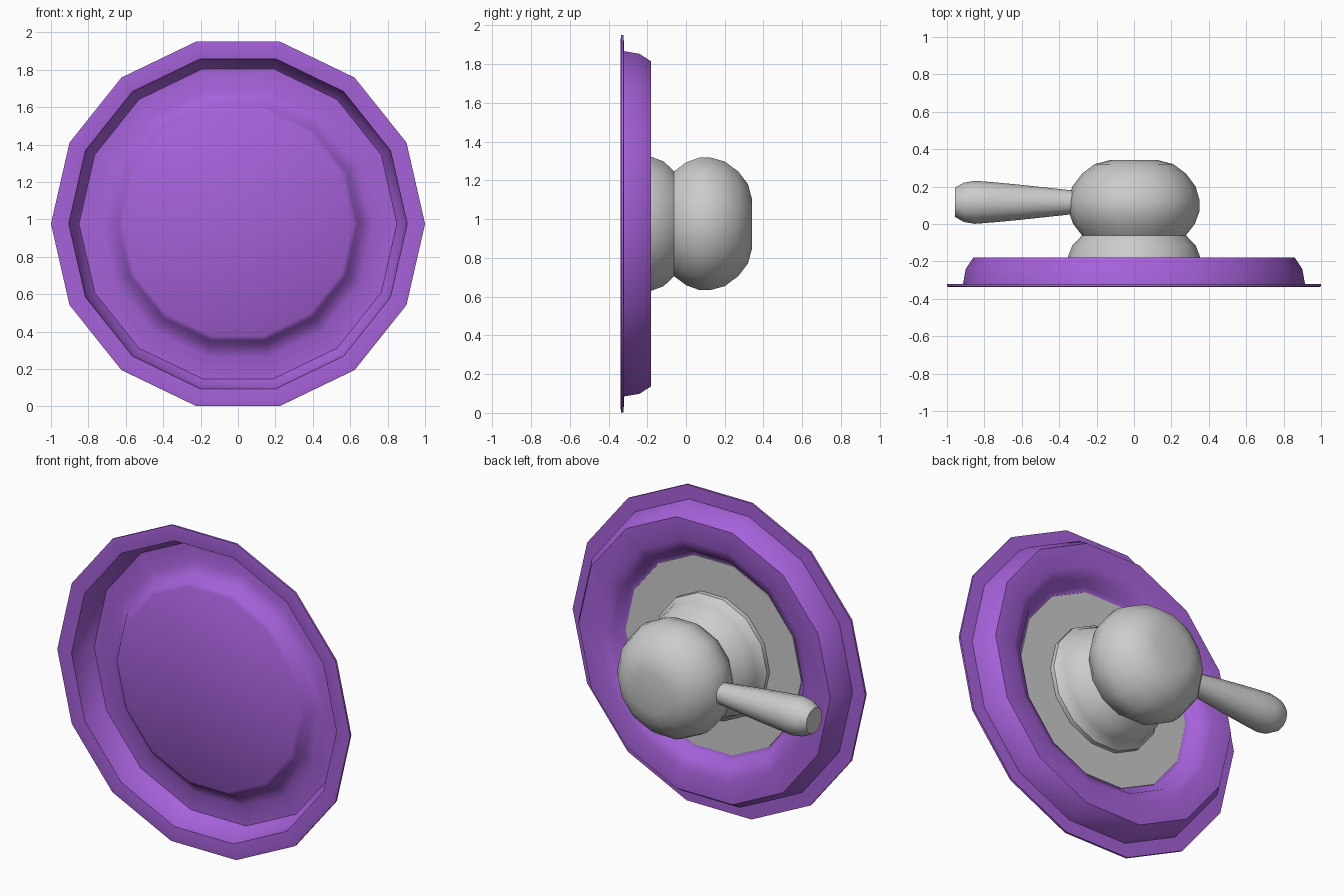
import bpy, bmesh
from math import sin, cos, pi, radians
from mathutils import Matrix

if "Cube" in bpy.data.objects:
    bpy.data.objects.remove(bpy.data.objects["Cube"])

CZ = 0.976  # height of the common axis


def lathe(name, profile, sides, matrix, material=None, angle=35):
    """Revolve (radius, height) points about local z, then place with matrix."""
    bm = bmesh.new()
    rings = []
    for r, h in profile:
        if r == 0:
            rings.append([bm.verts.new((0, 0, h))])
        else:
            rings.append([bm.verts.new((r * cos(2 * pi * i / sides),
                                        r * sin(2 * pi * i / sides), h))
                          for i in range(sides)])
    for a, b in zip(rings, rings[1:]):
        for i in range(sides):
            j = (i + 1) % sides
            quad = [a[i % len(a)], a[j % len(a)], b[j % len(b)], b[i % len(b)]]
            bm.faces.new(list(dict.fromkeys(quad)))
    bmesh.ops.recalc_face_normals(bm, faces=bm.faces)
    bm.transform(matrix)
    mesh = bpy.data.meshes.new(name)
    bm.to_mesh(mesh)
    bm.free()
    ob = bpy.data.objects.new(name, mesh)
    bpy.context.collection.objects.link(ob)
    if material:
        mesh.materials.append(material)
    bpy.ops.object.select_all(action='DESELECT')
    ob.select_set(True)
    bpy.context.view_layer.objects.active = ob
    bpy.ops.object.shade_smooth_by_angle(angle=radians(angle))
    return ob


purple = bpy.data.materials.new("purple")
purple.diffuse_color = (0.38, 0.12, 0.70, 1)
purple.use_nodes = True
purple.node_tree.nodes["Principled BSDF"].inputs["Base Color"].default_value = purple.diffuse_color

# Local z of the lathe becomes world +y
axis_y = Matrix.Translation((0, 0, CZ)) @ Matrix.Rotation(-pi / 2, 4, 'X')

# Pressed dish: front skin from centre to rim, then back skin to centre
dish = [(0, -0.285), (0.615, -0.285), (0.64, -0.27), (0.665, -0.222),
        (0.73, -0.19), (0.85, -0.19), (0.89, -0.24), (0.905, -0.332),
        (0.97, -0.338), (1.0, -0.335), (1.0, -0.322), (0.914, -0.32),
        (0.90, -0.24), (0.86, -0.18), (0.725, -0.18), (0.655, -0.213),
        (0.628, -0.265), (0.60, -0.275), (0, -0.275)]
lathe("dish", dish, 14, axis_y, purple, 48)

# Grey backing plate inside the ring
lathe("backing_plate", [(0, -0.276), (0.60, -0.276), (0.60, -0.268), (0, -0.268)],
      14, axis_y)

# Flared collar between plate and knob
collar = [(0, -0.27), (0.385, -0.27), (0.385, -0.24), (0.365, -0.22),
          (0.355, -0.18), (0.33, -0.115), (0.277, -0.06), (0, -0.06)]
lathe("collar", collar, 14, axis_y)

# Rounded knob with a flat end
knob = [(0, -0.062), (0.277, -0.062), (0.325, 0.0), (0.351, 0.07), (0.351, 0.125),
        (0.33, 0.2), (0.277, 0.27), (0.21, 0.32), (0.13, 0.341), (0, 0.341)]
lathe("knob", knob, 14, axis_y)

# Tapered lever pointing to -x
axis_x = Matrix.Translation((0, 0.116, CZ)) @ Matrix.Rotation(-pi / 2, 4, 'Y')
lever = [(0, 0.25), (0.058, 0.25), (0.066, 0.35), (0.095, 0.62), (0.108, 0.76),
         (0.115, 0.85), (0.105, 0.91), (0.078, 0.957), (0, 0.957)]
lathe("lever", lever, 12, axis_x)
